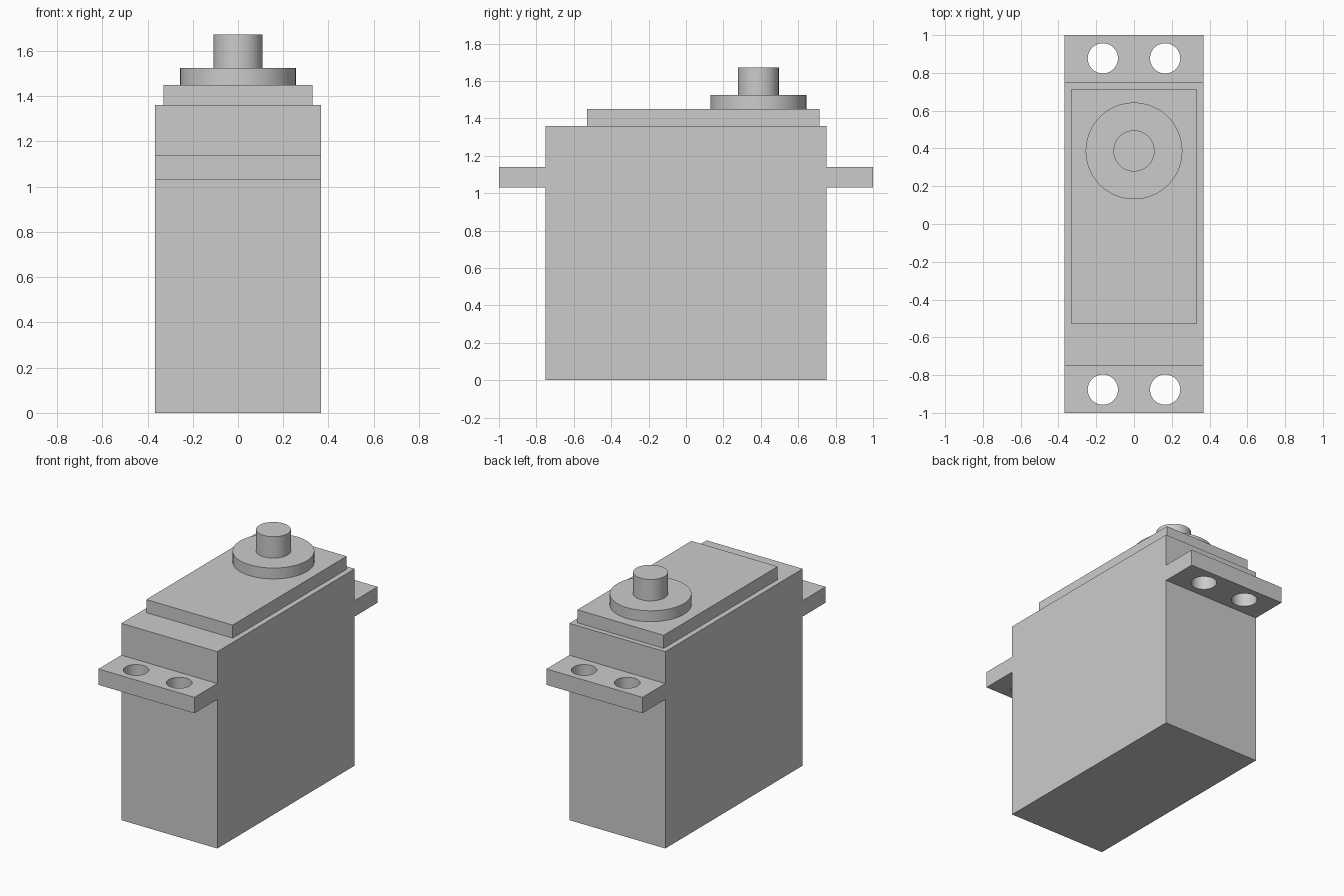
import bpy

default_cube = bpy.data.objects.get("Cube")
if default_cube:
    bpy.data.objects.remove(default_cube, do_unlink=True)

grey = bpy.data.materials.new("plain grey")
grey.use_nodes = True
colour = (0.6, 0.6, 0.6, 1)
grey.diffuse_color = colour
grey.node_tree.nodes["Principled BSDF"].inputs["Base Color"].default_value = colour


def finish(name):
    obj = bpy.context.object
    obj.name = name
    obj.data.name = name
    bpy.ops.object.transform_apply(location=True, rotation=True, scale=True)
    obj.data.materials.append(grey)
    return obj


def box(name, half_width, y0, y1, z0, z1):
    bpy.ops.mesh.primitive_cube_add(size=1, location=(0, (y0 + y1) / 2, (z0 + z1) / 2))
    bpy.context.object.scale = (2 * half_width, y1 - y0, z1 - z0)
    return finish(name)


def cylinder(name, radius, x, y, z0, z1):
    bpy.ops.mesh.primitive_cylinder_add(vertices=64, radius=radius, depth=z1 - z0,
                                        location=(x, y, (z0 + z1) / 2))
    obj = finish(name)
    bpy.ops.object.shade_smooth_by_angle()
    return obj


# Casing and its raised lid
WIDTH = 0.367
box("casing", WIDTH, -0.75, 0.75, 0, 1.36)
box("lid", 0.33, -0.53, 0.715, 1.36, 1.45)

# Output boss and shaft
SHAFT_Y = 0.387
cylinder("output_boss", 0.256, 0, SHAFT_Y, 1.45, 1.525)
cylinder("output_shaft", 0.109, 0, SHAFT_Y, 1.525, 1.673)

# Mounting ears, each drilled with two screw holes
for name, side in (("front_mounting_ear", -1), ("back_mounting_ear", 1)):
    y0, y1 = sorted((side * 0.75, side * 1.0))
    ear = box(name, WIDTH, y0, y1, 1.03, 1.14)
    for x in (-0.165, 0.165):
        drill = cylinder("drill", 0.08, x, side * 0.877, 0.9, 1.3)
        drill.hide_render = True
        cut = ear.modifiers.new("screw_hole", "BOOLEAN")
        cut.operation = "DIFFERENCE"
        cut.solver = "EXACT"
        cut.object = drill
        bpy.context.view_layer.objects.active = ear
        bpy.ops.object.modifier_apply(modifier=cut.name)
        bpy.data.objects.remove(drill, do_unlink=True)
    ear.select_set(True)
    bpy.ops.object.shade_smooth_by_angle()
